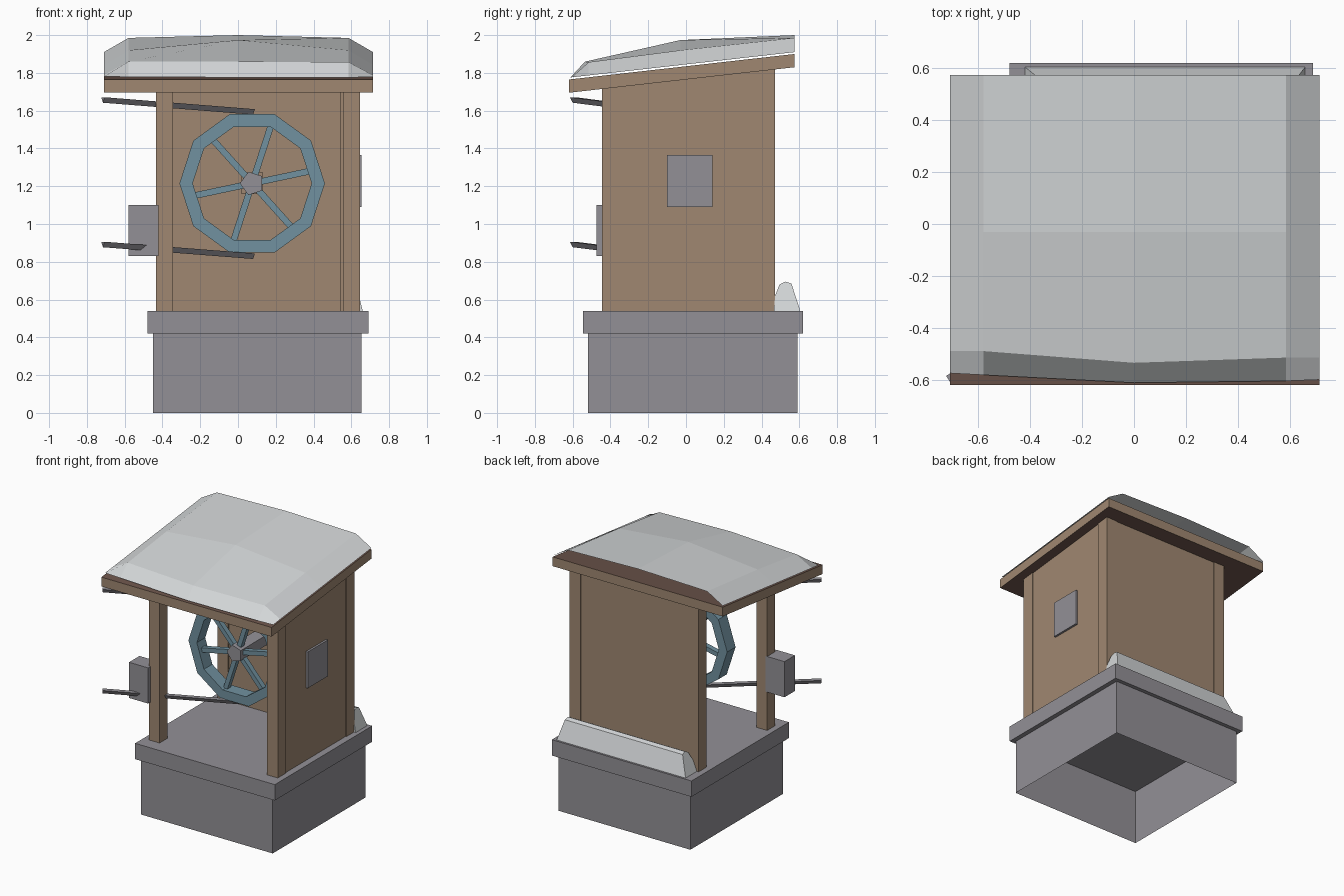
import bpy, bmesh, math
from mathutils import Vector

cube = bpy.data.objects.get("Cube")
if cube:
    bpy.data.objects.remove(cube, do_unlink=True)


def material(name, rgb):
    m = bpy.data.materials.new(name)
    m.use_nodes = True
    m.diffuse_color = (*rgb, 1)
    m.node_tree.nodes["Principled BSDF"].inputs["Base Color"].default_value = (*rgb, 1)
    return m


wood = material("wood brown", (0.35, 0.245, 0.165))
felt = material("dark brown", (0.15, 0.09, 0.07))
stone = material("grey", (0.29, 0.28, 0.305))
steel = material("blue grey", (0.165, 0.285, 0.35))
snow = material("snow", (0.66, 0.68, 0.69))


def finish(name, bm, *mats, recalc=True):
    if recalc:
        bmesh.ops.recalc_face_normals(bm, faces=bm.faces[:])
    mesh = bpy.data.meshes.new(name)
    bm.to_mesh(mesh)
    bm.free()
    for m in mats:
        mesh.materials.append(m)
    obj = bpy.data.objects.new(name, mesh)
    bpy.context.collection.objects.link(obj)
    return obj


def roof_z(y):
    """Height of the sloping roof underside."""
    return 1.695 + 0.113 * (y + 0.62)


def box_bm(x, y, z):
    bm = bmesh.new()
    bmesh.ops.create_cube(bm, size=1)
    for v in bm.verts:
        v.co = [r[0] if c < 0 else r[1] for c, r in zip(v.co, (x, y, z))]
    return bm


def box(name, x, y, z, mat):
    return finish(name, box_bm(x, y, z), mat)


def under_roof(name, x, y):
    """Wooden block from the floor up to the slope of the roof."""
    bm = box_bm(x, y, (0.54, 1.7))
    for v in bm.verts:
        if v.co.z > 1:
            v.co.z = roof_z(v.co.y) + 0.01
    return finish(name, bm, wood)


def loft(bm, rings, closed=True, caps=True):
    """Skin equal rings of points in order."""
    rows = [[bm.verts.new(p) for p in ring] for ring in rings]
    n = len(rows[0])
    for a, b in zip(rows, rows[1:]):
        for i in range(n if closed else n - 1):
            j = (i + 1) % n
            bm.faces.new((a[i], a[j], b[j], b[i]))
    if caps:
        bm.faces.new(rows[0])
        bm.faces.new(rows[-1])
    return rows


# Hollow base, open below, with the floor slab on top
bm = box_bm((-0.45, 0.655), (-0.52, 0.59), (0, 0.42))
bm.normal_update()
bmesh.ops.delete(bm, geom=[f for f in bm.faces if abs(f.normal.z) > 0.5], context='FACES_ONLY')
finish("base", bm, stone, recalc=False)
box("floor_slab", (-0.48, 0.69), (-0.545, 0.62), (0.42, 0.54), stone)

# Corner posts and the two walls
left, right = (-0.435, -0.345), (0.555, 0.645)
front, back = (-0.445, -0.35), (0.375, 0.47)
for name, x, y in (("front_right_post", left, front), ("front_left_post", right, front),
                   ("back_right_post", left, back), ("back_left_post", right, back)):
    under_roof(name, x, y)
under_roof("side_wall", (0.54, 0.639), (-0.36, 0.4))
under_roof("back_wall", (-0.36, 0.57), (0.385, 0.465))
box("side_panel", (0.63, 0.655), (-0.1, 0.14), (1.09, 1.365), stone)
box("control_box", (-0.58, -0.42), (-0.475, -0.35), (0.83, 1.1), stone)

# Sloping roof, dark above and below, wooden edges
bm = box_bm((-0.71, 0.715), (-0.62, 0.575), (0, 0.07))
for v in bm.verts:
    v.co.z += roof_z(v.co.y)
bm.normal_update()
for f in bm.faces:
    f.material_index = int(abs(f.normal.z) > 0.5)
finish("roof", bm, wood, felt)

# Snow on the roof: an open shell rising from front to back
columns = (-0.71, -0.58, 0, 0.585, 0.715)
rows = (((-0.575, -0.582, -0.612, -0.605, -0.6), (0, 0, 0)),
        ((-0.49, -0.49, -0.535, -0.515, -0.515), (0.07, 0.075, 0.07)),
        ((-0.03,) * 5, (0.078, 0.132, 0.078)),
        ((0.575,) * 5, (0.075, 0.09, 0.075)))
bm = bmesh.new()
loft(bm, [[(x, y, roof_z(y) + 0.08 + h) for x, y, h in zip(columns, ys, (0, *lift, 0))]
          for ys, lift in rows], closed=False, caps=False)
finish("roof_snow", bm, snow)

# Snow drift behind the back wall, ends leaning inwards
profile = ((0.465, 0.54), (0.472, 0.62), (0.495, 0.68), (0.525, 0.695), (0.558, 0.685), (0.605, 0.54))
bm = bmesh.new()
loft(bm, [[(end + lean * (z - 0.54), y, z) for y, z in profile]
          for end, lean in ((-0.42, 0.4), (0.66, -0.25))])
finish("snow_drift", bm, snow)

# Pulley wheel: ten-sided rim, six spokes, five-sided axle
centre = Vector((0.075, 0, 1.215))


def polar(radius, angle, y):
    return centre + Vector((radius * math.cos(angle), y, radius * math.sin(angle)))


bm = bmesh.new()
section = ((0.385, -0.15), (0.385, -0.05), (0.315, -0.05), (0.315, -0.15))
loft(bm, [[polar(r, k * math.tau / 10, y) for r, y in section] for k in range(11)], caps=False)
bmesh.ops.remove_doubles(bm, verts=bm.verts[:], dist=0.0001)
finish("wheel_rim", bm, steel)

for k in range(6):
    a = math.radians(12 + 60 * k)
    side = Vector((-math.sin(a), 0, math.cos(a))) * 0.017
    bm = bmesh.new()
    loft(bm, [[polar(r, a, y) + side * s for y, s in ((-0.12, -1), (-0.12, 1), (-0.08, 1), (-0.08, -1))]
              for r in (0.03, 0.325)])
    finish(f"wheel_spoke_{k + 1}", bm, steel)

bm = bmesh.new()
loft(bm, [[polar(0.065, math.pi + k * math.tau / 5, y) for k in range(5)] for y in (-0.15, 0.39)])
finish("axle", bm, stone)
box("axle_mount", (0.018, 0.132), (0.31, 0.39), (1.158, 1.272), wood)

# Cables running from the wheel out past the front post
for name, z0, z1 in (("upper_cable", 1.66, 1.597), ("lower_cable", 0.895, 0.833)):
    bm = bmesh.new()
    across = Vector((0.53, -0.85, 0)) * 0.017
    ends = Vector((-0.715, -0.6, z0)), Vector((0.08, -0.1, z1))
    loft(bm, [[p + across + Vector((0, 0, 0.011)), p - across + Vector((0, 0, 0.011)),
               p - Vector((0, 0, 0.018))] for p in ends])
    finish(name, bm, stone)
